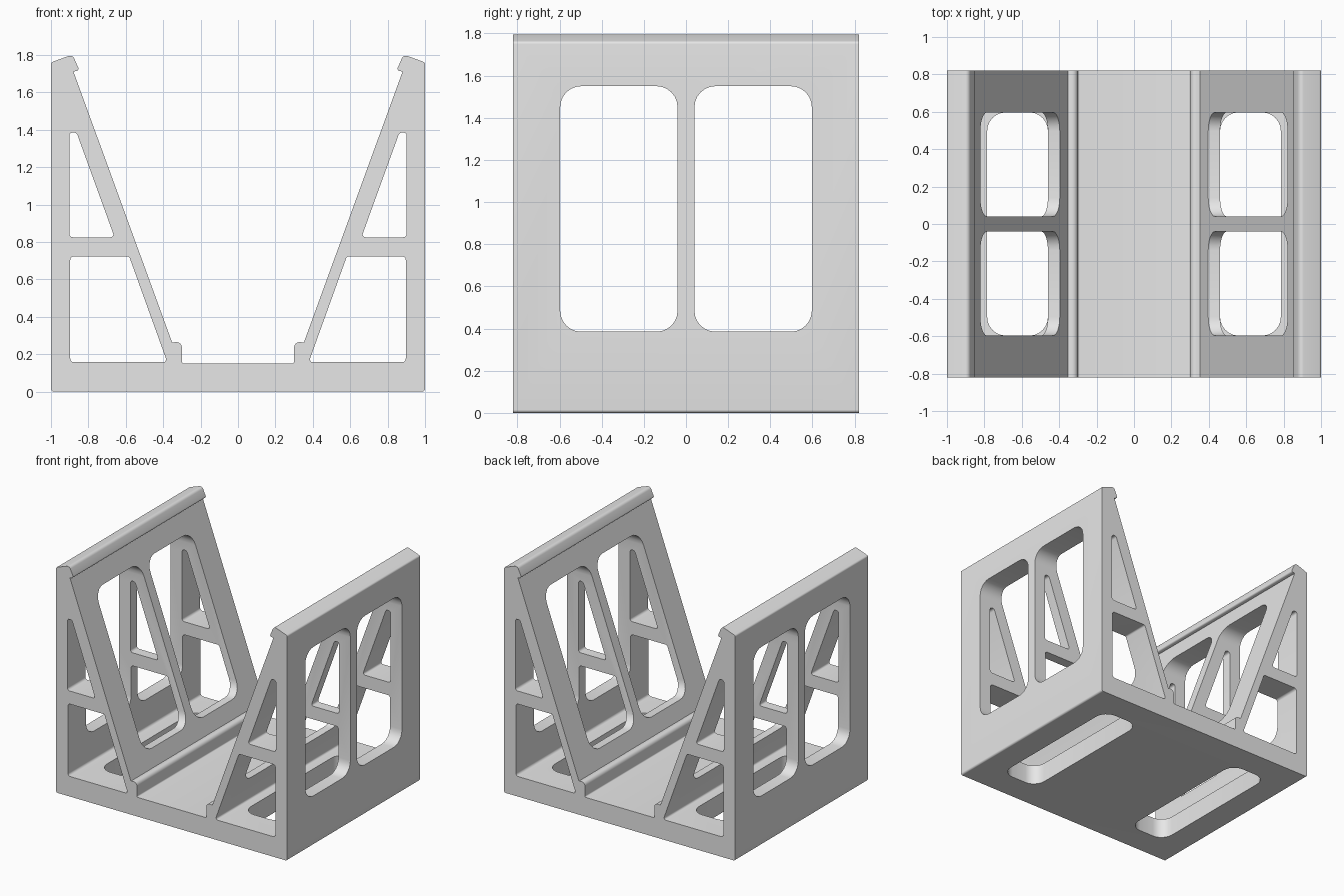
import bpy
import bmesh
import math
from mathutils import Vector

if "Cube" in bpy.data.objects:
    bpy.data.objects.remove(bpy.data.objects["Cube"], do_unlink=True)

DEPTH = 0.82      # half depth of the stand
STEPS = 6         # segments per rounded corner

grey = bpy.data.materials.new("light grey")
grey.use_nodes = True
grey.diffuse_color = (0.8, 0.8, 0.8, 1)
grey.node_tree.nodes["Principled BSDF"].inputs["Base Color"].default_value = (0.8, 0.8, 0.8, 1)


def rounded(points):
    """Fillet a polygon given as (u, v, radius) corners."""
    out = []
    for i, (u, v, r) in enumerate(points):
        p = Vector((u, v, 0))
        if r == 0:
            out.append(p)
            continue
        a = (Vector((*points[i - 1][:2], 0)) - p).normalized()
        b = (Vector((*points[(i + 1) % len(points)][:2], 0)) - p).normalized()
        half_angle = a.angle(b) / 2
        centre = p + (a + b).normalized() * r / math.sin(half_angle)
        reach = r / math.tan(half_angle)
        start, end = p + a * reach - centre, p + b * reach - centre
        for k in range(STEPS + 1):
            out.append(centre + start.slerp(end, k / STEPS).normalized() * r)
    return out


def rectangle(u0, u1, v0, v1, r):
    return [(u0, v0, r), (u1, v0, r), (u1, v1, r), (u0, v1, r)]


def prism(name, points, axis, low, high):
    """Extrude a rounded polygon along the x, y or z axis."""
    place = {"x": lambda u, v, w: (w, u, v),
             "y": lambda u, v, w: (u, w, v),
             "z": lambda u, v, w: (u, v, w)}[axis]
    outline = rounded(points)
    bm = bmesh.new()
    near, far = [[bm.verts.new(place(p.x, p.y, w)) for p in outline] for w in (low, high)]
    bm.faces.new(near)
    bm.faces.new(far[::-1])
    for i in range(len(outline)):
        bm.faces.new((near[i], near[i - 1], far[i - 1], far[i]))
    bmesh.ops.recalc_face_normals(bm, faces=bm.faces)
    mesh = bpy.data.meshes.new(name)
    bm.to_mesh(mesh)
    bm.free()
    mesh.materials.append(grey)
    obj = bpy.data.objects.new(name, mesh)
    bpy.context.collection.objects.link(obj)
    return obj


def flip(points):
    return [(-u, v, r) for u, v, r in reversed(points)]


# Half of the section: wall, hooked lip, sloping rest, stop ridge, floor
half = [(1, 0, 0.015), (1, 1.76, 0.015), (0.885, 1.802, 0.025),
        (0.848, 1.718, 0.012), (0.88, 1.711, 0), (0.352, 0.262, 0),
        (0.30, 0.27, 0.03), (0.30, 0.15, 0.01)]
stand = prism("stand", half + flip(half), "y", -DEPTH, DEPTH)

# Openings in the end frames, above and below the crossbar
upper = [(0.902, 0.825, 0.02), (0.66, 0.825, 0.015),
         (0.863, 1.385, 0.02), (0.902, 1.385, 0.018)]
lower = [(0.897, 0.157, 0.02), (0.378, 0.157, 0.015),
         (0.582, 0.723, 0.015), (0.897, 0.723, 0.02)]
cutters = []
for shape in (upper, lower, flip(upper), flip(lower)):
    cutters.append(prism("frame_cutter", shape, "y", -1, 1))

# Paired windows through walls and sloping rests, and slots in the base
for side in (-1, 1):
    y0, y1 = sorted((side * 0.04, side * 0.597))
    cutters.append(prism("window_cutter", rectangle(y0, y1, 0.385, 1.55, 0.1), "x", -1.2, 1.2))
    x0, x1 = sorted((side * 0.46, side * 0.785))
    cutters.append(prism("slot_cutter", rectangle(x0, x1, -0.597, 0.597, 0.1), "z", -0.1, 0.3))

# Apply the cuts one by one and discard the cutters
bpy.ops.object.select_all(action="DESELECT")
stand.select_set(True)
bpy.context.view_layer.objects.active = stand
for cutter in cutters:
    cut = stand.modifiers.new("cut", "BOOLEAN")
    cut.operation = "DIFFERENCE"
    cut.solver = "EXACT"
    cut.object = cutter
    bpy.ops.object.modifier_apply(modifier=cut.name)
    bpy.data.objects.remove(cutter, do_unlink=True)
bpy.ops.object.shade_smooth_by_angle(angle=math.radians(30))
